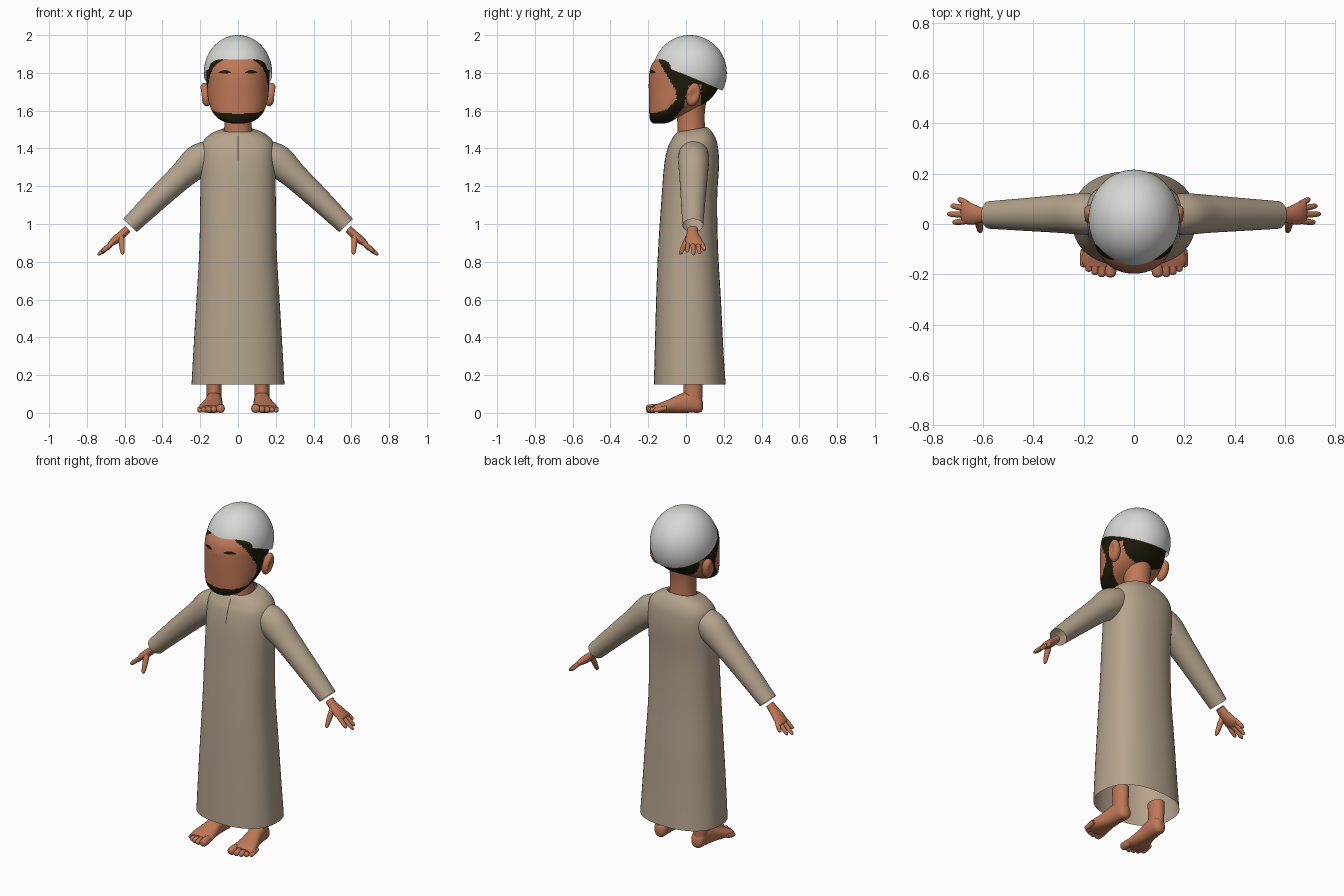
import bpy, bmesh, math
from mathutils import Vector, Matrix
from mathutils.bvhtree import BVHTree

if "Cube" in bpy.data.objects:
    bpy.data.objects.remove(bpy.data.objects["Cube"])

X, Y, Z = Vector((1, 0, 0)), Vector((0, 1, 0)), Vector((0, 0, 1))


def material(name, rgb):
    m = bpy.data.materials.new(name)
    m.diffuse_color = (*rgb, 1)
    m.use_nodes = True
    m.node_tree.nodes["Principled BSDF"].inputs["Base Color"].default_value = m.diffuse_color
    return m


SKIN = material("skin", (0.52, 0.185, 0.095))
CLOTH = material("beige cloth", (0.46, 0.365, 0.265))
HAIR = material("dark hair", (0.012, 0.010, 0.003))
WHITE = material("cap white", (0.68, 0.69, 0.67))
SEAM = material("seam brown", (0.10, 0.075, 0.05))


def smooth_rows(rows, steps):
    """Catmull-Rom refinement of a short table of sections."""
    out = []
    for i in range(len(rows) - 1):
        p0, p1 = rows[max(i - 1, 0)], rows[i]
        p2, p3 = rows[i + 1], rows[min(i + 2, len(rows) - 1)]
        for k in range(steps):
            t = k / steps
            out.append([0.5 * (2 * b + (c - a) * t + (2 * a - 5 * b + 4 * c - d) * t * t
                               + (3 * b - a - 3 * c + d) * t ** 3)
                        for a, b, c, d in zip(p0, p1, p2, p3)])
    out.append(list(rows[-1]))
    return out


def loft(bm, rows, U, V, seg=32, steps=4, n=2.0, caps=True):
    """Rows are (x, y, z, radius along U, radius along V, tilt)."""
    rings = []
    for cx, cy, cz, a, b, tilt in smooth_rows(rows, steps):
        ring = []
        for k in range(seg):
            t = math.tau * k / seg
            c, s = math.cos(t), math.sin(t)
            u = math.copysign(abs(c) ** (2 / n), c) * a
            v = math.copysign(abs(s) ** (2 / n), s) * b
            ring.append(bm.verts.new(Vector((cx, cy, cz)) + U * u + V * v + Z * tilt * v))
        rings.append(ring)
    for r, q in zip(rings, rings[1:]):
        for k in range(seg):
            j = (k + 1) % seg
            bm.faces.new((r[k], r[j], q[j], q[k]))
    if caps:
        bm.faces.new(rings[0])
        bm.faces.new(rings[-1])


def capsule(bm, p, q, r0, r1, seg=12):
    """Rounded finger or toe from p to q."""
    p, q = Vector(p), Vector(q)
    d = (q - p).normalized()
    U = d.cross(Y if abs(d.y) < 0.8 else X).normalized()
    rows = []
    for f, s in ((0, 0.8), (0.3, 1), (0.65, 1), (0.87, 0.9), (0.96, 0.6), (1, 0.15)):
        r = (r0 + (r1 - r0) * f) * s
        rows.append((*p.lerp(q, f), r, r, 0))
    loft(bm, rows, U, d.cross(U), seg, 2)


def ellipsoid(bm, centre, radii, u=24, v=16):
    m = Matrix.Translation(centre) @ Matrix.Diagonal((*radii, 1))
    return bmesh.ops.create_uvsphere(bm, u_segments=u, v_segments=v, radius=1, matrix=m)["verts"]


def finish(bm, name, mats, mirror=False):
    bmesh.ops.recalc_face_normals(bm, faces=bm.faces)
    me = bpy.data.meshes.new(name)
    bm.to_mesh(me)
    bm.free()
    ob = bpy.data.objects.new(name, me)
    bpy.context.collection.objects.link(ob)
    for m in mats:
        me.materials.append(m)
    if mirror:
        ob.modifiers.new("mirror", "MIRROR").use_mirror_merge = False
    bpy.ops.object.select_all(action="DESELECT")
    ob.select_set(True)
    bpy.context.view_layer.objects.active = ob
    bpy.ops.object.shade_smooth_by_angle(angle=math.radians(50))
    return ob


def strip(name, tree, points, mat, mirror=False, lift=0.003):
    """Thin painted strip laid on a front surface; points are (x, z, x2, z2) pairs."""
    bm = bmesh.new()
    pairs = []
    for x1, z1, x2, z2 in points:
        pair = []
        for x, z in ((x1, z1), (x2, z2)):
            hit = tree.ray_cast(Vector((x, -1, z)), Y)[0]
            pair.append(bm.verts.new((x, hit.y - lift, z)))
        pairs.append(pair)
    for a, b in zip(pairs, pairs[1:]):
        bm.faces.new((a[0], b[0], b[1], a[1]))
    finish(bm, name, [mat], mirror)


def band(z, hx, front, back, tilt=0):
    return (0, (front + back) / 2, z, hx, (back - front) / 2, tilt)


# Robe body, open at hem and neck
bm = bmesh.new()
loft(bm, [band(0.15, 0.246, -0.17, 0.21), band(0.35, 0.235, -0.165, 0.197),
          band(0.6, 0.220, -0.158, 0.185), band(0.86, 0.205, -0.148, 0.17),
          band(1.13, 0.2, -0.13, 0.165), band(1.31, 0.199, -0.116, 0.175),
          band(1.4, 0.196, -0.098, 0.17), band(1.445, 0.18, -0.08, 0.158, 0.05),
          band(1.482, 0.135, -0.06, 0.135, 0.1), band(1.5, 0.082, -0.045, 0.11, 0.18)],
     X, Y, 56, 4, 2.35, caps=False)
robe_tree = BVHTree.FromBMesh(bm)
finish(bm, "robe_body", [CLOTH])
strip("robe_placket", robe_tree,
      [(-0.003, 1.335 + i * 0.013, 0.003, 1.335 + i * 0.013) for i in range(11)], SEAM)

# Sleeves, open at the cuffs
bm = bmesh.new()
loft(bm, [(0.11, 0.04, 1.405, 0.06, 0.07, 0), (0.195, 0.04, 1.345, 0.088, 0.082, 0),
          (0.30, 0.04, 1.252, 0.071, 0.075, 0), (0.42, 0.038, 1.14, 0.062, 0.066, 0),
          (0.572, 0.036, 0.992, 0.05, 0.055, 0)],
     Vector((0.73, 0, 0.68)), Y, 36, 5, caps=False)
finish(bm, "sleeves", [CLOTH], True)

# Hands: flattened palm, four fingers, thumb
bm = bmesh.new()
loft(bm, [(0.583, 0.035, 0.975, 0.02, 0.028, 0), (0.61, 0.035, 0.948, 0.022, 0.031, 0),
          (0.645, 0.04, 0.918, 0.022, 0.043, 0), (0.675, 0.047, 0.895, 0.015, 0.045, 0),
          (0.685, 0.048, 0.887, 0.006, 0.036, 0)],
     Vector((0.66, 0, 0.75)), Y, 20, 3)
for y0, tip in ((0.012, (0.72, 0.006, 0.852)), (0.036, (0.742, 0.04, 0.836)),
                (0.06, (0.728, 0.073, 0.842)), (0.08, (0.698, 0.1, 0.862))):
    capsule(bm, (0.662, y0, 0.903), tip, 0.0135, 0.0105)
capsule(bm, (0.618, 0.015, 0.935), (0.611, -0.032, 0.838), 0.018, 0.011)
finish(bm, "hands", [SKIN], True)

# Feet: ankle, foot body, five toes
bm = bmesh.new()
loft(bm, [(0.127, 0.035, 0.05, 0.038, 0.05, 0), (0.127, 0.037, 0.11, 0.039, 0.05, 0),
          (0.127, 0.037, 0.2, 0.042, 0.053, 0)], X, Y, 24, 3)
loft(bm, [(0.122, 0.09, 0.04, 0.012, 0.02, 0), (0.123, 0.075, 0.045, 0.035, 0.043, 0),
          (0.125, 0.03, 0.058, 0.042, 0.057, 0), (0.13, -0.03, 0.05, 0.046, 0.05, 0),
          (0.137, -0.09, 0.036, 0.058, 0.036, 0), (0.141, -0.14, 0.026, 0.069, 0.026, 0),
          (0.141, -0.17, 0.022, 0.058, 0.018, 0)], X, Z, 24, 3, 2.3)
for x, y, r in ((0.092, -0.212, 0.023), (0.126, -0.211, 0.017), (0.153, -0.203, 0.016),
                (0.178, -0.19, 0.015), (0.2, -0.172, 0.014)):
    capsule(bm, (x, y + 0.07, 0.026), (x + 0.002, y, r * 0.85), r, r)
finish(bm, "feet", [SKIN], True)

# Neck
bm = bmesh.new()
loft(bm, [band(1.44, 0.08, -0.045, 0.108), band(1.52, 0.072, -0.045, 0.1),
          band(1.6, 0.073, -0.05, 0.1), band(1.68, 0.08, -0.05, 0.115)], X, Y, 32, 3)
finish(bm, "neck", [SKIN])


# Head with hair and beard painted by region
def interp(table, z):
    for (z0, a), (z1, b) in zip(table, table[1:]):
        if z <= z1:
            return a + (b - a) * max(0, (z - z0) / (z1 - z0))
    return table[-1][1]


FACE_EDGE = [(1.53, -1), (1.57, -1), (1.585, -0.18), (1.605, -0.10), (1.66, -0.05),
             (1.71, -0.055), (1.775, -0.095), (1.85, -0.137), (1.9, -0.15)]
JAW_EDGE = [(1.53, -0.085), (1.55, -0.07), (1.62, -0.01), (1.69, 0.0), (1.735, 0.02), (1.76, 0.4)]


def is_hair(c):
    beard = interp(FACE_EDGE, c.z) < c.y < interp(JAW_EDGE, c.z)
    return beard or (c.y > 0.08 and c.z > 1.625)


bm = bmesh.new()
loft(bm, [band(1.533, 0.035, -0.175, -0.11), band(1.542, 0.075, -0.186, -0.08),
          band(1.565, 0.112, -0.193, -0.04), band(1.6, 0.139, -0.195, 0.035),
          band(1.65, 0.156, -0.196, 0.115), band(1.7, 0.163, -0.197, 0.16),
          band(1.75, 0.166, -0.197, 0.18), band(1.8, 0.168, -0.194, 0.192),
          band(1.85, 0.163, -0.178, 0.19), band(1.9, 0.14, -0.135, 0.165),
          band(1.95, 0.09, -0.08, 0.11)], X, Y, 112, 9, 2.15)
for f in bm.faces:
    f.material_index = int(is_hair(f.calc_center_median()))
head_tree = BVHTree.FromBMesh(bm)
finish(bm, "head", [SKIN, HAIR])

# Closed eyes
eye = []
for i in range(9):
    t = i / 8
    x, h = 0.038 + 0.064 * t, 0.002 + 0.007 * math.sin(math.pi * t)
    zc = 1.802 + 0.004 * math.sin(math.pi * t)
    eye.append((x, zc - h, x, zc + h))
strip("eyes", head_tree, eye, HAIR, True)

# Ears with a dished outer face
bm = bmesh.new()
for v in ellipsoid(bm, (0.172, 0.038, 1.685), (0.03, 0.038, 0.062)):
    r = math.hypot((v.co.y - 0.038) / 0.038, (v.co.z - 1.685) / 0.062)
    v.co.y -= (v.co.z - 1.685) * -0.15
    if v.co.x > 0.172 and r < 0.7:
        v.co.x -= 0.02 * (1 - r / 0.7)
    v.co.x += (v.co.z - 1.685) * 0.12
finish(bm, "ears", [SKIN], True)

# Cap: dome cut by a plane that slopes down to the back
bm = bmesh.new()
ellipsoid(bm, (0, 0.02, 1.8), (0.181, 0.196, 0.2), 64, 40)
bmesh.ops.bisect_plane(bm, geom=bm.verts[:] + bm.edges[:] + bm.faces[:],
                       plane_co=(0, 0, 1.787), plane_no=(0, 0.42, 1), clear_inner=True)
finish(bm, "cap", [WHITE])
